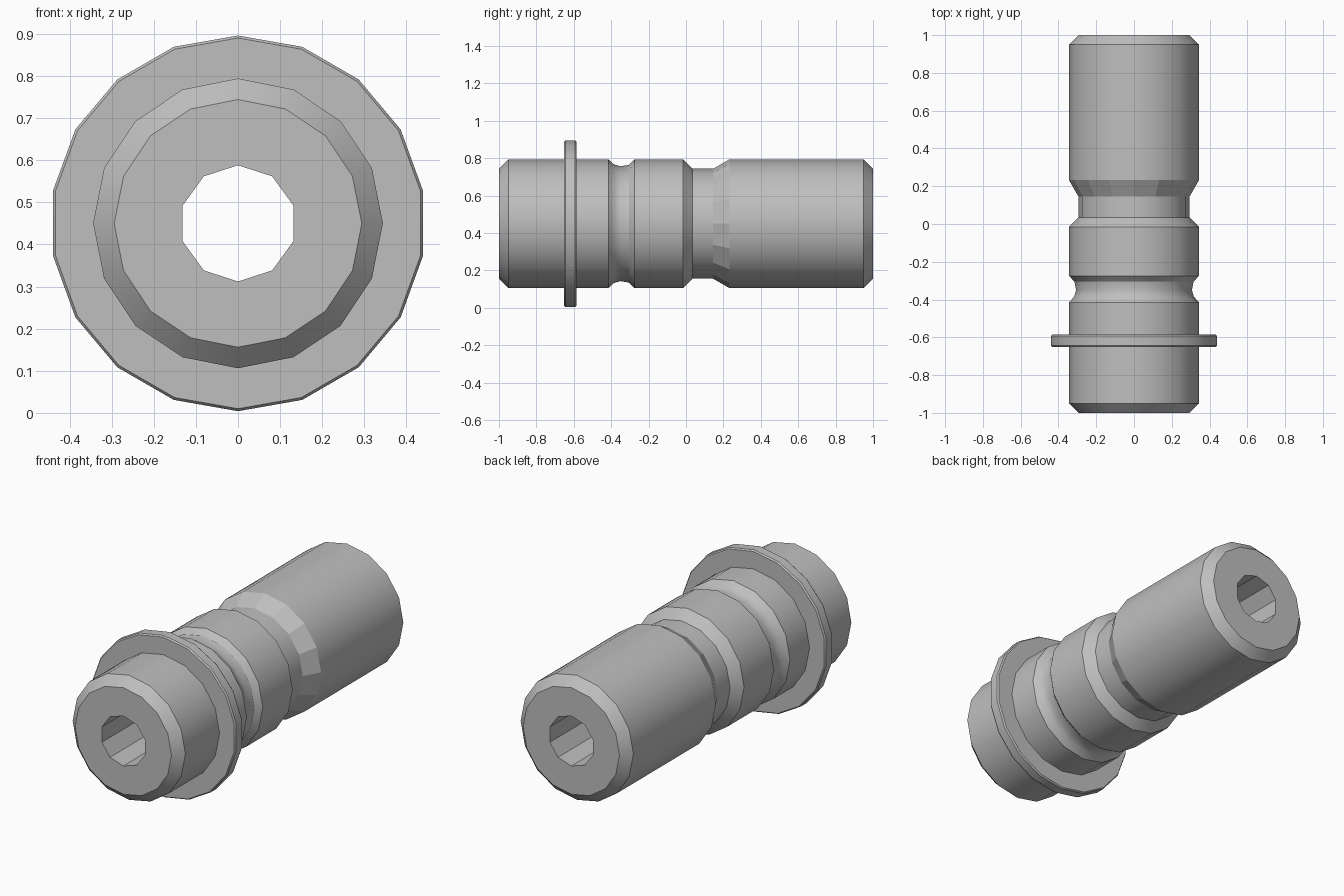
import bpy, bmesh, math

cube = bpy.data.objects.get("Cube")
if cube:
    bpy.data.objects.remove(cube, do_unlink=True)

AXIS_Z = 0.45

steel = bpy.data.materials.new("steel_grey")
steel.use_nodes = True
GREY = (0.52, 0.52, 0.52, 1)
steel.diffuse_color = GREY
steel.node_tree.nodes["Principled BSDF"].inputs["Base Color"].default_value = GREY


def lathe(name, profile, sides, closed=False):
    """Spin (y, radius) points about the long axis, first corner at the top."""
    bm = bmesh.new()
    rings = []
    for y, r in profile:
        angles = [2 * math.pi * i / sides for i in range(sides)]
        rings.append([bm.verts.new((r * math.sin(a), y, AXIS_Z + r * math.cos(a)))
                      for a in angles])
    pairs = list(zip(rings, rings[1:]))
    if closed:
        pairs.append((rings[-1], rings[0]))
    else:
        bm.faces.new(rings[0])
        bm.faces.new(rings[-1])
    for a, b in pairs:
        for i in range(sides):
            j = (i + 1) % sides
            bm.faces.new((a[i], a[j], b[j], b[i]))
    bmesh.ops.recalc_face_normals(bm, faces=bm.faces)
    mesh = bpy.data.meshes.new(name)
    bm.to_mesh(mesh)
    bm.free()
    mesh.materials.append(steel)
    obj = bpy.data.objects.new(name, mesh)
    bpy.context.collection.objects.link(obj)
    return obj


def activate(obj):
    bpy.ops.object.select_all(action='DESELECT')
    obj.select_set(True)
    bpy.context.view_layer.objects.active = obj


def smooth(obj):
    activate(obj)
    bpy.ops.object.shade_smooth_by_angle(angle=math.radians(30))


R, NECK = 0.344, 0.294

# Shaft: chamfered ends, rounded groove, and a neck with a tapered shoulder
shaft = lathe("shaft", [
    (-1, NECK), (-0.95, R),
    (-0.415, R), (-0.385, 0.317), (-0.35, 0.307), (-0.305, 0.315), (-0.275, R),
    (-0.015, R), (0.035, NECK), (0.145, NECK), (0.232, R),
    (0.95, R), (1, NECK)], 16)

# Ten-sided bore through the whole shaft
bore = lathe("bore_cutter", [(-1.1, 0.138), (1.1, 0.138)], 10)
bore.hide_render = True
cut = shaft.modifiers.new("bore", 'BOOLEAN')
cut.operation = 'DIFFERENCE'
cut.solver = 'EXACT'
cut.object = bore
activate(shaft)
bpy.ops.object.modifier_apply(modifier=cut.name)
bpy.data.objects.remove(bore, do_unlink=True)
smooth(shaft)

# Faceted shoulder behind the neck
for face in shaft.data.polygons:
    if 0.16 < face.center.y < 0.22 and abs(face.normal.y) > 0.2:
        face.use_smooth = False

# Thin collar with softened rims
collar = lathe("collar", [
    (-0.652, 0.3), (-0.652, 0.44), (-0.644, 0.446),
    (-0.594, 0.446), (-0.586, 0.44), (-0.586, 0.3)], 18, closed=True)
smooth(collar)
